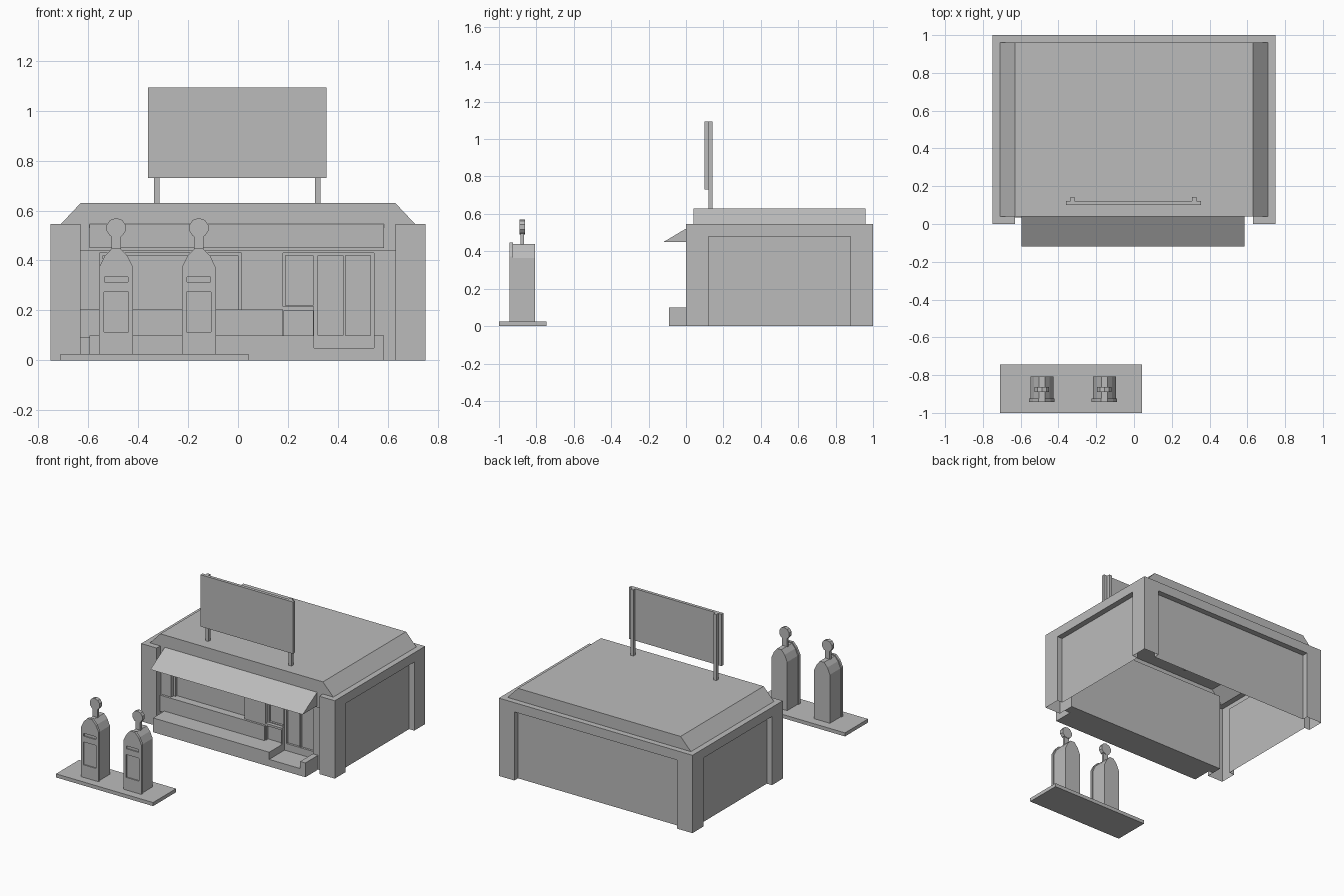
import bpy, bmesh, math
from mathutils import Vector

if "Cube" in bpy.data.objects:
    bpy.data.objects.remove(bpy.data.objects["Cube"])

grey = bpy.data.materials.new("plain_grey")
grey.use_nodes = True
COLOR = (0.5, 0.5, 0.5, 1)
grey.diffuse_color = COLOR
grey.node_tree.nodes["Principled BSDF"].inputs["Base Color"].default_value = COLOR


def finish(name, bm, recalc=True):
    if recalc:
        bmesh.ops.recalc_face_normals(bm, faces=bm.faces)
    mesh = bpy.data.meshes.new(name)
    bm.to_mesh(mesh)
    bm.free()
    mesh.materials.append(grey)
    ob = bpy.data.objects.new(name, mesh)
    bpy.context.scene.collection.objects.link(ob)
    return ob


def box(name, x, y, z):
    bm = bmesh.new()
    bmesh.ops.create_cube(bm, size=1)
    for v in bm.verts:
        v.co = Vector([(r[0] + r[1]) / 2 + c * (r[1] - r[0]) for c, r in zip(v.co, (x, y, z))])
    return finish(name, bm)


def prism(name, outline, axis, start, end):
    """Extrude an outline along x or y; its points hold the other two axes."""
    bm = bmesh.new()
    place = (lambda p: (start, p[0], p[1])) if axis == "x" else (lambda p: (p[0], start, p[1]))
    face = bm.faces.new([bm.verts.new(place(p)) for p in outline])
    moved = bmesh.ops.extrude_face_region(bm, geom=[face])["geom"]
    shift = Vector((end - start, 0, 0) if axis == "x" else (0, end - start, 0))
    bmesh.ops.translate(bm, vec=shift, verts=[g for g in moved if isinstance(g, bmesh.types.BMVert)])
    return finish(name, bm)


def cut(ob, x, y, z):
    cutter = box("cutter", x, y, z)
    cutter.hide_render = True
    mod = ob.modifiers.new("cut", "BOOLEAN")
    mod.operation, mod.solver, mod.object = "DIFFERENCE", "EXACT", cutter
    bpy.context.view_layer.objects.active = ob
    bpy.ops.object.modifier_apply(modifier=mod.name)
    bpy.data.objects.remove(cutter)


# Building shell, open underneath, with recessed panels between corner pillars
W, P, R, EAVE, LINTEL = 0.75, 0.63, 0.71, 0.545, 0.48
bm = bmesh.new()


def sheet(points):
    bm.faces.new([bm.verts.new(p) for p in points])


def wall(path, z0, z1):
    for a, b in zip(path, path[1:]):
        sheet([(*a, z0), (*b, z0), (*b, z1), (*a, z1)])


def flat(x0, x1, y0, y1, z, up):
    ring = [(x0, y0, z), (x1, y0, z), (x1, y1, z), (x0, y1, z)]
    sheet(ring if up else ring[::-1])


def both_sides(half):
    return half + [(-x, y) for x, y in reversed(half)]


wall(both_sides([(P, 0.06), (P, 0), (W, 0), (W, 0.12), (R, 0.12), (R, 0.88),
                 (W, 0.88), (W, 1), (P, 1), (P, 0.96)]), 0, LINTEL)
wall(both_sides([(P, 0.06), (P, 0), (W, 0), (W, 1)]), LINTEL, EAVE)
for x0, x1, xi0, xi1 in ((R, W, P, W), (-W, -R, -W, -P)):
    flat(x0, x1, 0.12, 0.88, LINTEL, False)
    flat(x0, x1, 0.04, 1, EAVE, True)
    flat(xi0, xi1, 0, 0.04, EAVE, True)
flat(-P, P, 0.96, 1, LINTEL, False)
flat(-R, R, 0.96, 1, EAVE, True)
finish("building_walls", bm, recalc=False)

# Roof with sloped ends
roof = prism("roof", [(-R, EAVE), (R, EAVE), (P, 0.63), (-P, 0.63)], "y", 0.04, 0.96)
bm = bmesh.new()
bm.from_mesh(roof.data)
bmesh.ops.delete(bm, geom=[f for f in bm.faces if f.normal.z < -0.9], context="FACES")
bm.to_mesh(roof.data)
bm.free()

# Shop front with recessed window, side light and double door
front = box("shop_front", (-P, P), (0.05, 0.12), (0, EAVE))
for x, z, depth in (((-0.555, 0.015), (0.2, 0.43), 0.08),
                    ((-0.54, 0.0), (0.2, 0.42), 0.095),
                    ((0.18, 0.305), (0.215, 0.43), 0.075),
                    ((0.19, 0.3), (0.22, 0.42), 0.09),
                    ((0.185, 0.3), (0.1, 0.2), 0.07),
                    ((0.305, 0.545), (0.05, 0.43), 0.08),
                    ((0.32, 0.42), (0.1, 0.42), 0.095),
                    ((0.43, 0.53), (0.1, 0.42), 0.095)):
    cut(front, x, (0, depth), z)
box("front_header", (-P, P), (0.04, 0.06), (0.44, EAVE))
box("window_ledge", (-P, 0.18), (0.035, 0.06), (0.09, 0.203))

# Front step with a lowered doorway
step = box("front_step", (-0.595, 0.585), (-0.09, 0.052), (0, 0.1))
cut(step, (0.305, 0.545), (-0.2, 0.2), (0.05, 0.2))

# Awning
prism("awning", [(-0.12, 0.45), (0.04, 0.45), (0.04, EAVE)], "x", -0.595, 0.585)

# Rooftop sign
box("sign_board", (-0.36, 0.355), (0.1, 0.122), (0.73, 1.093))
for side, x in (("right", -0.325), ("left", 0.319)):
    box("sign_post_" + side, (x - 0.011, x + 0.011), (0.12, 0.143), (0.625, 1.093))

# Fuel island and pumps
box("pump_island", (-0.71, 0.042), (-1, -0.745), (0, 0.025))


def arch(cx, s, top):
    half = [(0.068 * s, 0.025), (0.068 * s, top - 0.075), (0.046 * s, top - 0.03), (0.018 * s, top)]
    return [(cx + x, z) for x, z in half] + [(cx - x, z) for x, z in reversed(half)]


for side, cx in (("right", -0.488), ("left", -0.157)):
    prism("pump_body_" + side, arch(cx, 0.9, 0.44), "y", -0.93, -0.808)
    face = prism("pump_face_" + side, arch(cx, 1, 0.447), "y", -0.943, -0.925)
    cut(face, (cx - 0.049, cx + 0.049), (-1, -0.935), (0.113, 0.273))
    cut(face, (cx - 0.047, cx + 0.047), (-1, -0.935), (0.314, 0.334))
    box("pump_neck_" + side, (cx - 0.019, cx + 0.019), (-0.885, -0.866), (0.43, 0.505))
    disc = [(cx + 0.04 * math.cos(math.tau * (i + 0.5) / 10),
             0.53 + 0.04 * math.sin(math.tau * (i + 0.5) / 10)) for i in range(10)]
    prism("pump_globe_" + side, disc, "y", -0.889, -0.862)
